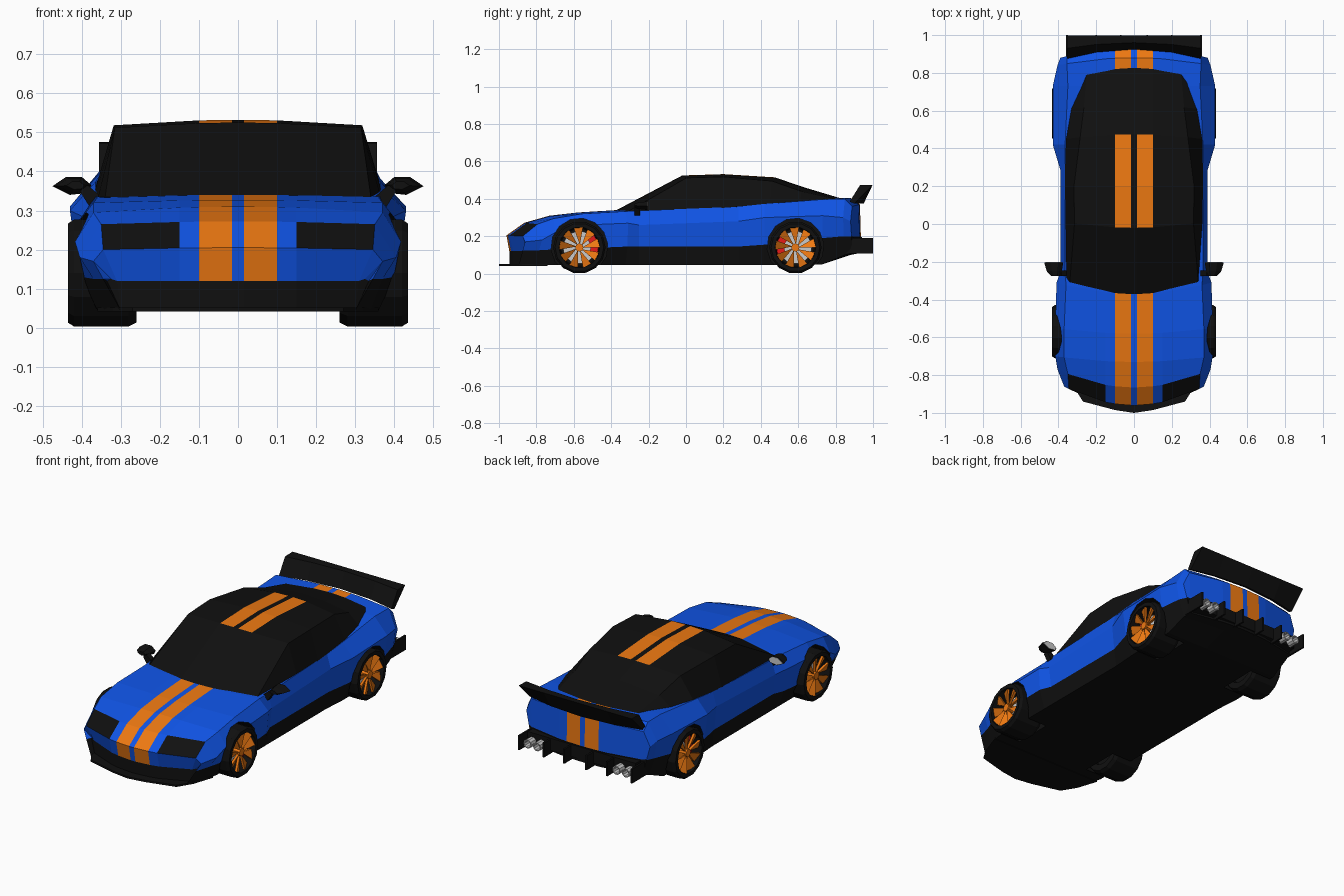
import bpy, bmesh
from math import sin, cos, pi

if "Cube" in bpy.data.objects:
    bpy.data.objects.remove(bpy.data.objects["Cube"])


def mat(name, c):
    m = bpy.data.materials.new(name)
    m.diffuse_color = (*c, 1)
    m.use_nodes = True
    m.node_tree.nodes["Principled BSDF"].inputs["Base Color"].default_value = m.diffuse_color
    return m


BLACK = mat("black", (0.005, 0.005, 0.005))
BLUE = mat("blue", (0.005, 0.09, 0.8))
ORANGE = mat("orange", (0.85, 0.19, 0.006))
RED = mat("red", (0.8, 0.01, 0.01))


def obj(name, verts, faces, mats=(BLACK,), ids=None):
    me = bpy.data.meshes.new(name)
    me.from_pydata(verts, [], faces)
    for m in mats:
        me.materials.append(m)
    if ids:
        me.polygons.foreach_set("material_index", ids)
    bm = bmesh.new()
    bm.from_mesh(me)
    bmesh.ops.recalc_face_normals(bm, faces=bm.faces)
    bm.to_mesh(me)
    bm.free()
    o = bpy.data.objects.new(name, me)
    bpy.context.collection.objects.link(o)
    return o


def loft(name, rings, mats=(BLACK,), pick=None, loop=False, caps=None):
    """Skin closed rings; pick(section, column) chooses the material slot."""
    n, R = len(rings[0]), len(rings)
    verts = [p for r in rings for p in r]
    faces, ids = [], []
    for i in range(R if loop else R - 1):
        for j in range(n):
            a, b, k = i * n, (i + 1) % R * n, (j + 1) % n
            faces.append((a + j, a + k, b + k, b + j))
            col = -1 if j == n - 1 else min(j, n - 2 - j)
            ids.append(pick(i, col) if pick else 0)
    if not loop:
        for base in (0, (R - 1) * n):
            for f in caps or [range(n)]:
                faces.append([base + q for q in f])
                ids.append(0)
    return obj(name, verts, faces, mats, ids)


def section(yc, ye, half):
    """Symmetric cross-section bowed backwards or forwards toward the sides."""
    xm = max(p[0] for p in half)
    h = [(x, yc + (ye - yc) * (x / xm) ** 2, z) for x, z in half]
    return h + [(-x, y, z) for x, y, z in reversed(h)]


def prism(name, poly, x0, x1, m=(BLACK,)):
    """Extrude a side-view (y, z) outline along x."""
    return loft(name, [[(x, y, z) for y, z in poly] for x in (x0, x1)], m)


def circle(cy, cz, r, n, a0=0.0):
    return [(cy + r * cos(a0 + 2 * pi * i / n), cz + r * sin(a0 + 2 * pi * i / n)) for i in range(n)]


# Body shell: yc, ye, floor x, floor z, sill x/z, widest x/z, shoulder x/z, centre z
BODY = [
    (-.945, -.84, .30, .045, .335, .12, .325, .125, .31, .12, .12),
    (-.96, -.86, .30, .045, .345, .125, .37, .17, .345, .20, .205),
    (-.865, -.77, .34, .045, .37, .125, .405, .18, .35, .265, .272),
    (-.73, -.70, .36, .045, .40, .13, .417, .22, .37, .295, .31),
    (-.58, -.55, .36, .045, .41, .135, .417, .26, .37, .32, .327),
    (-.37, -.31, .36, .045, .40, .145, .41, .27, .36, .333, .34),
    (-.25, -.25, .36, .045, .375, .145, .388, .26, .365, .337, .335),
    (.28, .28, .36, .045, .375, .145, .388, .28, .365, .358, .36),
    (.42, .42, .37, .045, .41, .155, .43, .30, .365, .373, .38),
    (.73, .73, .37, .05, .415, .19, .43, .31, .35, .397, .40),
    (.88, .84, .36, .10, .39, .20, .405, .30, .355, .40, .405),
    (.93, .88, .35, .11, .37, .20, .39, .28, .355, .36, .37),
    (.935, .885, .35, .11, .37, .20, .365, .205, .35, .20, .20),
]
rings = []
for yc, ye, xf, zf, xl, zl, xw, zw, xs, zs, zc in BODY:
    top = [(x, zc + (zs - zc) * (x / xs) ** 2) for x in (.015, .10, .15)]
    rings.append(section(yc, ye, top + [(xs, zs), (xw, zw), (xl, zl), (xf, zf),
                                        (.15, zf), (.10, zf), (.015, zf)]))


def body_mat(i, k):
    if k >= 5 or (i == 1 and k == 2):     # skirt, floor, headlights
        return 0
    return 2 if k == 0 else 1


half_caps = [(0, 1, 8, 9), (1, 2, 7, 8), (2, 3, 6, 7), (3, 4, 5, 6)]
caps = half_caps + [[19 - q for q in f] for f in half_caps] + [(0, 9, 10, 19)]
body = loft("body_shell", rings, (BLACK, BLUE, ORANGE), body_mat, caps=caps)

# Wheel arches cut from the body
WHEELS = [("front", -.57), ("rear", .585)]
for tag, cy in WHEELS:
    for s in (-1, 1):
        cut = prism("arch_cutter", circle(cy, .145, .152, 14, .1), s * .235, s * .6)
        md = body.modifiers.new("arch", "BOOLEAN")
        md.operation, md.object, md.solver = "DIFFERENCE", cut, "EXACT"
        bpy.context.view_layer.objects.active = body
        bpy.ops.object.modifier_apply(modifier=md.name)
        bpy.data.objects.remove(cut)

# Cabin: yc, ye, roof edge x/z, centre z, base x/z
CABIN = [
    (-.375, -.30, .34, .334, .338, .36, .325),
    (-.02, .01, .315, .512, .525, .364, .34),
    (.2, .2, .318, .518, .532, .366, .352),
    (.475, .45, .285, .495, .515, .362, .373),
    (.63, .61, .265, .44, .462, .335, .385),
    (.83, .79, .25, .398, .402, .285, .385),
]
rings = []
for yc, ye, xr, zr, zc, xb, zb in CABIN:
    top = [(x, zc + (zr - zc) * (x / xr) ** 2) for x in (.015, .10)]
    rings.append(section(yc, ye, top + [(xr, zr), (xb, zb), (xb - .05, zb - .04)]))
loft("cabin", rings, (BLACK, ORANGE), lambda i, k: int(k == 0 and i in (1, 2)))

# Front splitter
edge = [(.10, -.985), (.27, -.94), (.32, -.86), (.36, -.74)]
outline = [(0, -1.0)] + edge + [(-x, y) for x, y in reversed(edge)]
loft("front_splitter", [[(x, y, z) for x, y in outline] for z in (.042, .052)])

# Rear spoiler blade and its side supports
rings = []
for x in (-.355, -.2, 0, .2, .355):
    d = .05 * (1 - (x / .355) ** 2)
    rings.append([(x, .875 + d, .385), (x, .90 + d, .375), (x, .998, .475), (x, .93 + d * .6, .473)])
loft("rear_spoiler", rings)

# Diffuser panel and fins
prism("diffuser", [(.74, .06), (.86, .115), (.94, .125), (.94, .195), (.80, .19)], -.34, .34)
for x in (-.355, -.20, -.07, .07, .20, .355):
    prism("diffuser_fin", [(.70, .055), (.86, .108), (1.0, .108), (1.0, .19), (.84, .19)], x - .005, x + .005)

for s in (-1, 1):
    # Twin exhaust tips
    for x in (.25, .31):
        c = circle(s * x, .148, .025, 10)
        c2 = circle(s * x, .148, .019, 10)
        loft("exhaust_tip", [[(px, y, pz) for px, pz in p] for p, y in
                             ((c, .82), (c, .985), (c2, .985), (c2, .82))], (), loop=True)
        loft("exhaust_bore", [[(px, y, pz) for px, pz in c2] for y in (.94, .945)])

    # Door mirrors: tapered shell, grey glass, stalk
    shape = [(.385, .345), (.43, .34), (.475, .362), (.44, .386), (.40, .386), (.375, .365)]
    shell = []
    for y, f in ((-.275, .45), (-.25, .8), (-.205, 1)):
        shell.append([(s * (.41 + (x - .41) * f), y, .365 + (z - .365) * f) for x, z in shape])
    loft("mirror_shell", shell)
    loft("mirror_glass", [[(s * (.42 + (x - .42) * .88), y, .364 + (z - .364) * .85) for x, z in shape]
                          for y in (-.206, -.202)], ())
    loft("mirror_stalk", [[(s * x, y, z) for x, z in ((.35, .335), (.38, .31), (.405, .35), (.385, .365))]
                          for y in (-.275, -.245)])

    # Wheels
    for tag, cy in WHEELS:
        cz = .14
        prof = [(.26, .095), (.26, .13), (.28, .14), (.42, .14), (.435, .13), (.435, .109), (.38, .105)]
        rr = [[(s * x, cy + r * cos(a), cz + r * sin(a)) for x, r in prof]
              for a in (pi / 14 - pi / 2 + i * 2 * pi / 14 for i in range(14))]
        loft(tag + "_tyre", rr, loop=True)
        prism(tag + "_inner_drum", circle(cy, cz, .104, 14), s * .30, s * .335)
        prism(tag + "_brake_disc", circle(cy, cz, .088, 18), s * .345, s * .36, ())
        # Caliper on the side that faces the middle of the car
        base = 0 if cy < 0 else pi
        arc = [base - .7 + i * .35 for i in range(5)]
        cal = [(cy + .102 * cos(a), cz + .102 * sin(a)) for a in arc]
        cal += [(cy + .06 * cos(a), cz + .06 * sin(a)) for a in reversed(arc)]
        prism(tag + "_caliper", cal, s * .34, s * .378, (RED,))
        # Turbine spokes and hub
        v, f = [], []
        for i in range(9):
            a = i * 2 * pi / 9
            for x0 in (.0, -.014):
                for r, da, x in ((.015, 0, .418), (.109, .0, .43), (.109, .46, .412), (.066, .40, .404)):
                    v.append((s * (x + x0), cy + r * cos(a + da), cz + r * sin(a + da)))
            b = i * 8
            f += [(b, b + 1, b + 2, b + 3), (b + 7, b + 6, b + 5, b + 4)]
            f += [(b + q, b + (q + 1) % 4, b + 4 + (q + 1) % 4, b + 4 + q) for q in range(4)]
        obj(tag + "_spokes", v, f, (ORANGE,))
        prism(tag + "_hub", circle(cy, cz, .022, 9), s * .38, s * .424, (ORANGE,))
